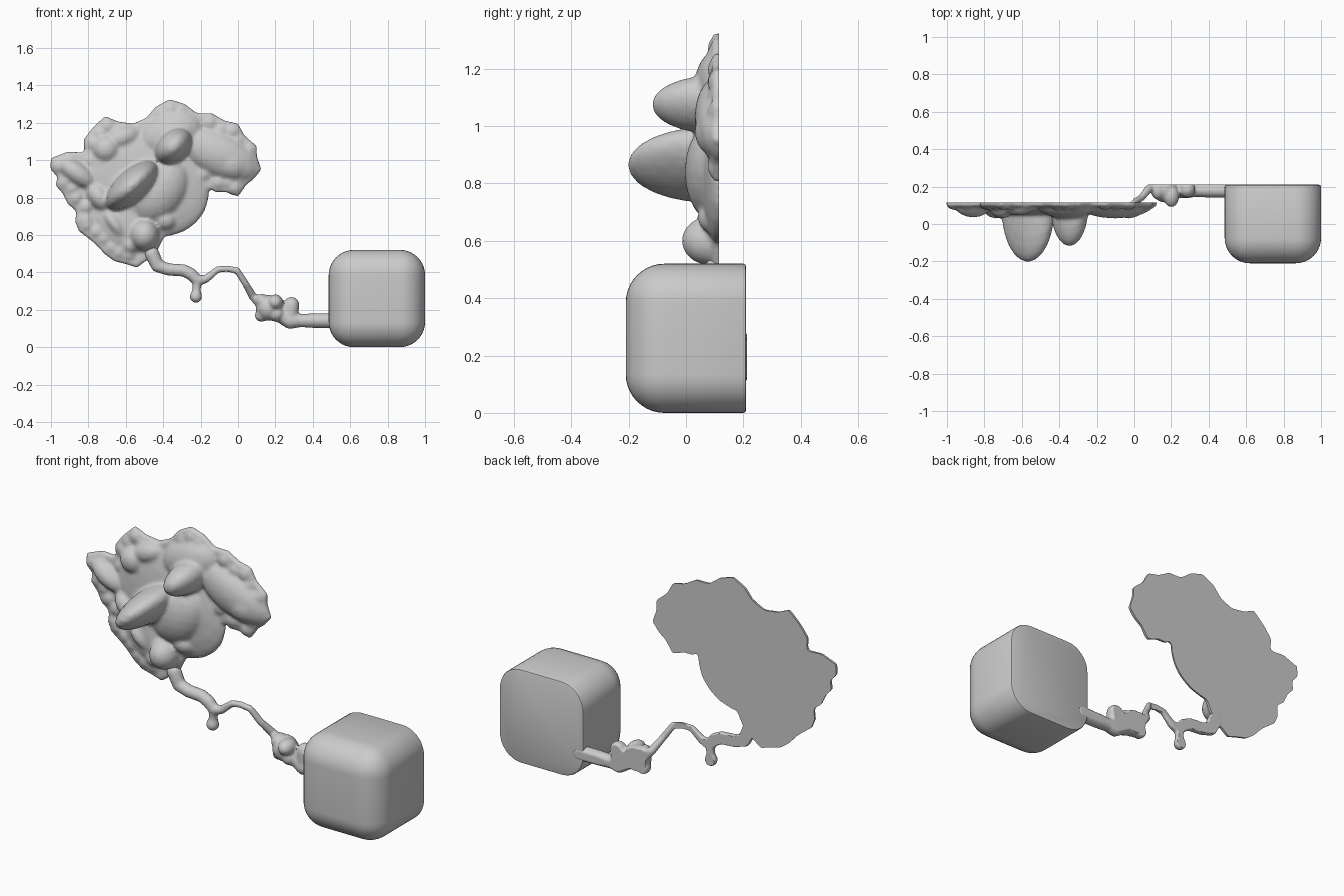
import bpy, bmesh
from math import radians
from mathutils import Matrix, Vector


def ellipsoid(bm, x, y, z, rx, ry, rz, angle=0, sub=3):
    m = (Matrix.Translation((x, y, z)) @ Matrix.Rotation(-radians(angle), 4, 'Y')
         @ Matrix.Diagonal((rx, ry, rz, 1)))
    bmesh.ops.create_icosphere(bm, subdivisions=sub, radius=1, matrix=m)


def tube(bm, pts):
    # tapered rod: closely spaced spheres along x, y, z, radius points
    for a, b in zip(pts, pts[1:]):
        a, b = Vector(a), Vector(b)
        n = max(2, int((b - a).length / 0.008))
        for i in range(n + 1):
            x, y, z, r = a.lerp(b, i / n)
            ellipsoid(bm, x, y, z, r, r, r, sub=2)


def fuse(bm, name, voxel, smooth, back):
    # melt the parts together, then press the back flat
    me = bpy.data.meshes.new(name)
    bm.to_mesh(me)
    bm.free()
    ob = bpy.data.objects.new(name, me)
    bpy.context.collection.objects.link(ob)
    bpy.ops.object.select_all(action='DESELECT')
    bpy.context.view_layer.objects.active = ob
    ob.select_set(True)
    mod = ob.modifiers.new("melt", 'REMESH')
    mod.mode, mod.voxel_size = 'VOXEL', voxel
    bpy.ops.object.modifier_apply(modifier="melt")
    mod = ob.modifiers.new("soften", 'SMOOTH')
    mod.factor, mod.iterations = 0.5, smooth
    bpy.ops.object.modifier_apply(modifier="soften")
    for v in ob.data.vertices:
        v.co.y = min(v.co.y, back(v.co.x))
    bpy.ops.object.shade_smooth_by_angle(angle=radians(50))


# leaf: scalloped plate
outline = [(-1.0, 1.01), (-.91, 1.045), (-.82, 1.04), (-.825, 1.11), (-.775, 1.175),
           (-.71, 1.235), (-.64, 1.205), (-.56, 1.195), (-.49, 1.225), (-.44, 1.285),
           (-.365, 1.325), (-.285, 1.30), (-.22, 1.25), (-.14, 1.25), (-.07, 1.21),
           (0, 1.195), (.035, 1.13), (.10, 1.075), (.10, 1.02), (.125, .95), (.085, .90),
           (.045, .87), (0, .805), (-.055, .83), (-.12, .83), (-.20, .875), (-.28, .885),
           (-.315, .87), (-.30, .82), (-.28, .76), (-.28, .68), (-.33, .62), (-.385, .61),
           (-.415, .55), (-.44, .50), (-.46, .45), (-.515, .50), (-.495, .46),
           (-.54, .425), (-.60, .445), (-.66, .46), (-.71, .495), (-.755, .545),
           (-.79, .575), (-.85, .62), (-.87, .67), (-.865, .73), (-.91, .765),
           (-.935, .82), (-.975, .865), (-.965, .91), (-1.0, .95)]
bm = bmesh.new()
face = bm.faces.new([bm.verts.new((x, .092, z)) for x, z in outline])
ext = bmesh.ops.extrude_face_region(bm, geom=[face], use_keep_orig=True)
bmesh.ops.translate(bm, vec=(0, .05, 0),
                    verts=[g for g in ext['geom'] if isinstance(g, bmesh.types.BMVert)])
bmesh.ops.triangulate(bm, faces=bm.faces[:])
bmesh.ops.recalc_face_normals(bm, faces=bm.faces[:])

# small lumps just inside the rim
n = len(outline)
for i, (x, z) in enumerate(outline):
    a, b = Vector(outline[i - 1]), Vector(outline[(i + 1) % n])
    t = (b - a).normalized()
    if not 33 <= i <= 38:
        ellipsoid(bm, x + t.y * .055, .115, z - t.x * .055, .045, .04, .045)

# body swellings, ridges and the two horns: x, y, z, radii, tilt
for e in [(-.50, .115, .88, .36, .07, .28, -25), (-.42, .115, .84, .20, .12, .15, 55),
          (-.36, .115, 1.14, .18, .085, .12, 20), (-.10, .115, 1.03, .23, .085, .12, -25),
          (-.03, .115, .98, .10, .085, .09, -25), (-.60, .115, .66, .20, .06, .15, -40),
          (-.567, .08, .865, .175, .285, .085, 42), (-.345, .09, 1.075, .115, .21, .085, 45),
          (-.705, .10, 1.06, .075, .07, .075, 0), (-.86, .11, .93, .12, .075, .06, -35),
          (-.50, .08, .60, .078, .095, .085, 0), (-.66, .11, .66, .10, .075, .045, -55),
          (-.74, .11, .80, .09, .08, .06, -50), (-.57, .11, .55, .06, .06, .05, 40),
          (-.39, .11, .68, .07, .07, .06, 0), (-.62, .11, 1.12, .10, .065, .06, 20)]:
    ellipsoid(bm, *e)
fuse(bm, "leaf", .01, 6, lambda x: .115)

# twig: wandering rod with a side bud, a knot and a foot
bm = bmesh.new()
tube(bm, [(-.46, .10, .50, .04), (-.43, .10, .435, .036), (-.37, .10, .415, .034),
          (-.29, .10, .41, .034), (-.25, .10, .39, .034), (-.215, .10, .355, .03),
          (-.17, .10, .365, .022), (-.11, .105, .415, .018), (-.06, .11, .42, .018),
          (-.005, .115, .41, .018), (.04, .14, .34, .019), (.08, .19, .27, .023),
          (.12, .195, .235, .03)])
tube(bm, [(-.22, .10, .35, .026), (-.222, .10, .30, .023), (-.225, .10, .27, .034)])
tube(bm, [(.22, .185, .18, .045), (.28, .18, .14, .044), (.33, .18, .142, .036),
          (.40, .18, .142, .04), (.52, .18, .142, .041)])
tube(bm, [(.28, .18, .14, .04), (.285, .185, .225, .045)])
for e in [(.165, .185, .21, .07, .07, .07, 0), (.125, .19, .17, .035, .04, .035, 0),
          (.13, .18, .245, .04, .05, .04, 0), (.20, .15, .24, .042, .06, .042, 0),
          (.205, .17, .18, .045, .05, .045, 0), (.245, .19, .20, .04, .04, .04, 0)]:
    ellipsoid(bm, *e)
fuse(bm, "twig", .008, 3, lambda x: .115 + .097 * min(1, max(0, (x + .02) / .09)))

# block: round front and side edges, nearly square back rim
bm = bmesh.new()
bmesh.ops.create_cube(bm, size=1, matrix=Matrix.Translation((.7425, 0, .26))
                      @ Matrix.Diagonal((.515, .42, .52, 1)))
is_back = lambda e: all(v.co.y > .2 for v in e.verts)
bmesh.ops.bevel(bm, geom=[e for e in bm.edges if not is_back(e)], offset=.135,
                segments=10, profile=.5, affect='EDGES')
rim = [e for e in bm.edges if is_back(e)]
bmesh.ops.bevel(bm, geom=rim, offset=.01, segments=2, profile=.5, affect='EDGES')
me = bpy.data.meshes.new("block")
bm.to_mesh(me)
bm.free()
block = bpy.data.objects.new("block", me)
bpy.context.collection.objects.link(block)
bpy.ops.object.select_all(action='DESELECT')
bpy.context.view_layer.objects.active = block
block.select_set(True)
bpy.ops.object.shade_smooth_by_angle(angle=radians(40))
